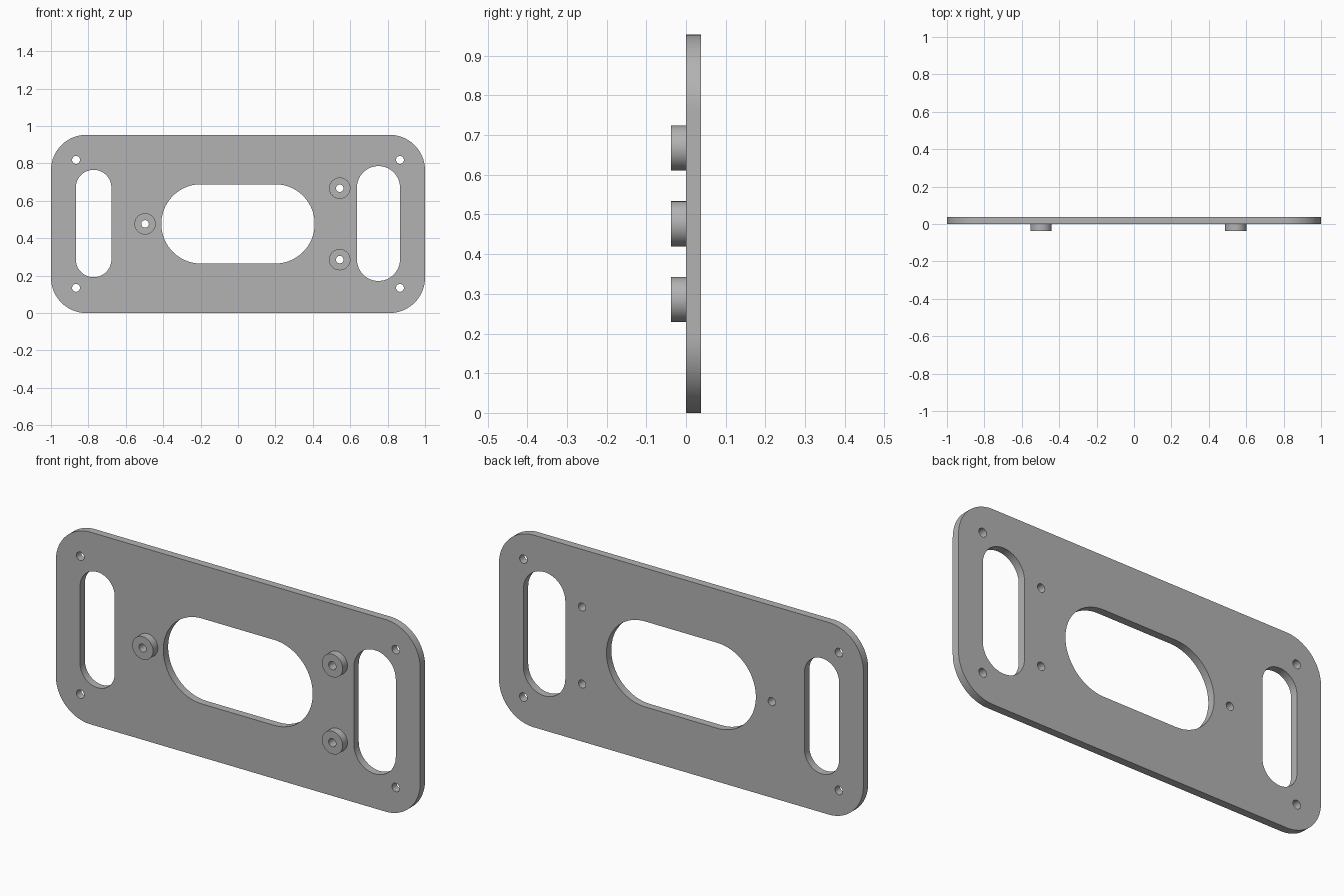
import bpy, bmesh
from math import pi, sin, cos
from mathutils import Matrix

if "Cube" in bpy.data.objects:
    bpy.data.objects.remove(bpy.data.objects["Cube"], do_unlink=True)

THICK = 0.038
HEIGHT = 0.953
MID = HEIGHT / 2

grey = bpy.data.materials.new("plain grey")
grey.use_nodes = True
colour = (0.45, 0.45, 0.45, 1)
grey.diffuse_color = colour
grey.node_tree.nodes["Principled BSDF"].inputs["Base Color"].default_value = colour


def rounded(cx, cz, width, height, radius, steps=16):
    """Outline of a rounded rectangle; a full radius gives a slot or circle."""
    points = []
    for quarter, (sx, sz) in enumerate([(1, 1), (-1, 1), (-1, -1), (1, -1)]):
        ox = cx + sx * (width / 2 - radius)
        oz = cz + sz * (height / 2 - radius)
        for i in range(steps + 1):
            a = (quarter + i / steps) * pi / 2
            points.append((ox + radius * cos(a), oz + radius * sin(a)))
    return points


def circle(cx, cz, radius):
    return rounded(cx, cz, radius * 2, radius * 2, radius, 10)


def extruded(name, outlines, y_front, y_back):
    """Solid from filled outlines (inner ones are holes), running along y."""
    curve = bpy.data.curves.new(name, "CURVE")
    curve.dimensions = "2D"
    curve.fill_mode = "BOTH"
    curve.extrude = (y_back - y_front) / 2
    for outline in outlines:
        spline = curve.splines.new("POLY")
        spline.points.add(len(outline) - 1)
        for point, (x, z) in zip(spline.points, outline):
            point.co = (x, z, 0, 1)
        spline.use_cyclic_u = True
    helper = bpy.data.objects.new(name + " outline", curve)
    mesh = bpy.data.meshes.new_from_object(helper)
    bpy.data.objects.remove(helper)
    mesh.transform(Matrix.Translation((0, (y_front + y_back) / 2, 0))
                   @ Matrix.Rotation(pi / 2, 4, "X"))
    bm = bmesh.new()
    bm.from_mesh(mesh)
    bmesh.ops.remove_doubles(bm, verts=bm.verts, dist=0.0001)
    bmesh.ops.recalc_face_normals(bm, faces=bm.faces)
    bm.to_mesh(mesh)
    bm.free()
    mesh.materials.clear()
    mesh.materials.append(grey)
    obj = bpy.data.objects.new(name, mesh)
    bpy.context.collection.objects.link(obj)
    bpy.ops.object.select_all(action="DESELECT")
    obj.select_set(True)
    bpy.context.view_layer.objects.active = obj
    bpy.ops.object.shade_smooth_by_angle(angle=pi / 6)
    return obj


bosses = {"right_boss": (-0.497, MID),
          "upper_left_boss": (0.544, MID + 0.191),
          "lower_left_boss": (0.544, MID - 0.191)}

# Plate with grip slots, central window, corner holes and boss bores
outlines = [rounded(0, MID, 2, HEIGHT, 0.19, 24),
            rounded(0, MID, 0.82, 0.424, 0.212, 24),
            rounded(-0.772, MID + 0.002, 0.19, 0.574, 0.095),
            rounded(0.751, MID + 0.002, 0.23, 0.614, 0.115)]
for x in (-0.866, 0.866):
    for side in (-1, 1):
        outlines.append(circle(x, MID + side * 0.342, 0.021))
for x, z in bosses.values():
    outlines.append(circle(x, z, 0.02))
extruded("plate", outlines, 0, THICK)

# Hollow bosses on the front face
for name, (x, z) in bosses.items():
    extruded(name, [circle(x, z, 0.057), circle(x, z, 0.02)], -THICK, 0)
